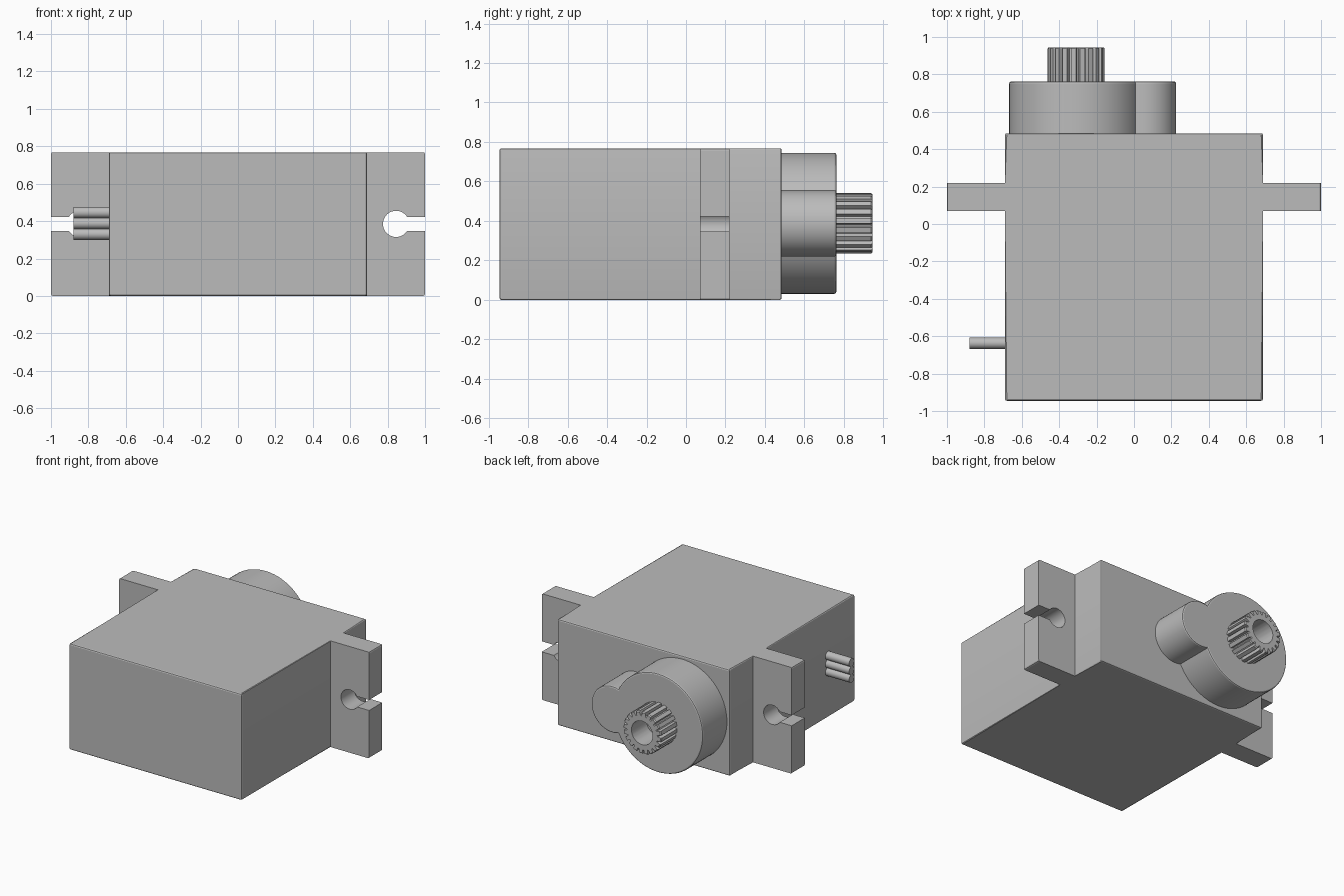
import bpy, bmesh, math
from mathutils import Vector

cube = bpy.data.objects.get("Cube")
if cube:
    bpy.data.objects.remove(cube, do_unlink=True)

grey = bpy.data.materials.new("plain grey")
grey.use_nodes = True
GREY = (0.5, 0.5, 0.5, 1)
grey.diffuse_color = GREY
grey.node_tree.nodes["Principled BSDF"].inputs["Base Color"].default_value = GREY

MID_Z = 0.385


def finish(name, bm):
    """Turn a bmesh into a grey object, smooth only on its fine curves."""
    bmesh.ops.recalc_face_normals(bm, faces=bm.faces)
    mesh = bpy.data.meshes.new(name)
    bm.to_mesh(mesh)
    bm.free()
    mesh.materials.append(grey)
    ob = bpy.data.objects.new(name, mesh)
    bpy.context.collection.objects.link(ob)
    return ob


def smooth(ob):
    bpy.ops.object.select_all(action='DESELECT')
    ob.select_set(True)
    bpy.context.view_layer.objects.active = ob
    bpy.ops.object.shade_smooth_by_angle(angle=math.radians(15))


def prism(name, points, shift, round_edge=None, width=0.01):
    """Extrude an outline of 3D points and round the edges a rule picks."""
    bm = bmesh.new()
    face = bm.faces.new([bm.verts.new(p) for p in points])
    new = bmesh.ops.extrude_face_region(bm, geom=[face], use_keep_orig=True)["geom"]
    bmesh.ops.translate(bm, vec=shift, verts=[v for v in new if isinstance(v, bmesh.types.BMVert)])
    bmesh.ops.recalc_face_normals(bm, faces=bm.faces)
    if round_edge:
        picked = [e for e in bm.edges if round_edge(e)]
        bmesh.ops.bevel(bm, geom=picked, offset=width, segments=2, profile=0.5, affect='EDGES')
    return finish(name, bm)


def arc(cx, cz, r, a0, a1, n, y):
    return [(cx + r * math.cos(a0 + (a1 - a0) * i / n), y,
             cz + r * math.sin(a0 + (a1 - a0) * i / n)) for i in range(n + 1)]


# Case with a mounting tab on each side
FRONT, BACK, TAB0, TAB1, W = -0.945, 0.485, 0.07, 0.22, 0.69
half = [(W, FRONT), (W, TAB0), (1, TAB0), (1, TAB1), (W, TAB1), (W, BACK)]
outline = half + [(-x, y) for x, y in reversed(half)]


def case_edge(e):
    mid = (e.verts[0].co + e.verts[1].co) / 2
    return min(abs(mid.y - TAB0), abs(mid.y - TAB1)) > 0.01


case = prism("case_with_tabs", [(x, y, 0) for x, y in outline], (0, 0, 0.768), case_edge)

# Keyhole slots, open at the outer end of each tab
a = math.asin(0.038 / 0.07)
for s in (1, -1):
    key = arc(0.845, MID_Z, 0.07, a, 2 * math.pi - a, 40, 0)
    key += [(1.1, 0, MID_Z - 0.038), (1.1, 0, MID_Z + 0.038)]
    cutter = prism("slot_cutter", [(s * x, 0, z) for x, y, z in key], (0, 0.3, 0))
    cutter.hide_render = True
    mod = case.modifiers.new("slot", 'BOOLEAN')
    mod.operation, mod.solver, mod.object = 'DIFFERENCE', 'EXACT', cutter
    bpy.context.view_layer.objects.active = case
    bpy.ops.object.modifier_apply(modifier=mod.name)
    bpy.data.objects.remove(cutter, do_unlink=True)
smooth(case)

# Gear housing: a large round and a small round joined in one outline
BX, R, SX, r, Y1 = -0.31, 0.357, 0.057, 0.168, 0.762
d = SX - BX
reach = (d * d + R * R - r * r) / (2 * d)
h = math.sqrt(R * R - reach * reach)
big, small = math.atan2(h, reach), math.atan2(h, reach - d)
loop = arc(BX, MID_Z + 0.003, R, big, 2 * math.pi - big, 72, BACK - 0.01)
loop += arc(SX, MID_Z + 0.003, r, -small, small, 36, BACK - 0.01)[1:-1]
smooth(prism("gear_housing", loop, (0, Y1 - BACK + 0.01, 0),
             lambda e: all(v.co.y > Y1 - 0.001 for v in e.verts)))

# Splined output shaft with a bore
TEETH, TIP, ROOT, BORE, END = 20, 0.153, 0.128, 0.085, 0.945
angles, radii = [], []
for t in range(TEETH):
    for f, rad in ((0, TIP), (0.56, TIP), (0.68, ROOT), (0.88, ROOT)):
        angles.append((t + f) * 2 * math.pi / TEETH)
        radii.append(rad)
n = len(angles)
bore = [BORE] * n
bm = bmesh.new()
rings = []
for y, rr in ((Y1 - 0.01, radii), (END - 0.008, radii), (END, [q - 0.006 for q in radii]),
              (END, bore), (Y1 + 0.01, bore)):
    rings.append([bm.verts.new((BX + q * math.cos(t), y, MID_Z + 0.003 + q * math.sin(t)))
                  for q, t in zip(rr, angles)])
for lo, hi in zip(rings, rings[1:]):
    for i in range(n):
        j = (i + 1) % n
        bm.faces.new((lo[i], lo[j], hi[j], hi[i]))
bm.faces.new(rings[0])
bm.faces.new(rings[-1])
smooth(finish("output_shaft", bm))

# Three cable stubs on the right side
for i, part in enumerate(("lower", "middle", "upper")):
    z = MID_Z + 0.003 + (i - 1) * 0.058
    circle = [(-0.88, -0.637 + 0.03 * math.cos(k * math.pi / 16), z + 0.03 * math.sin(k * math.pi / 16))
              for k in range(32)]
    smooth(prism(part + "_cable", circle, Vector((0.2, 0, 0))))
